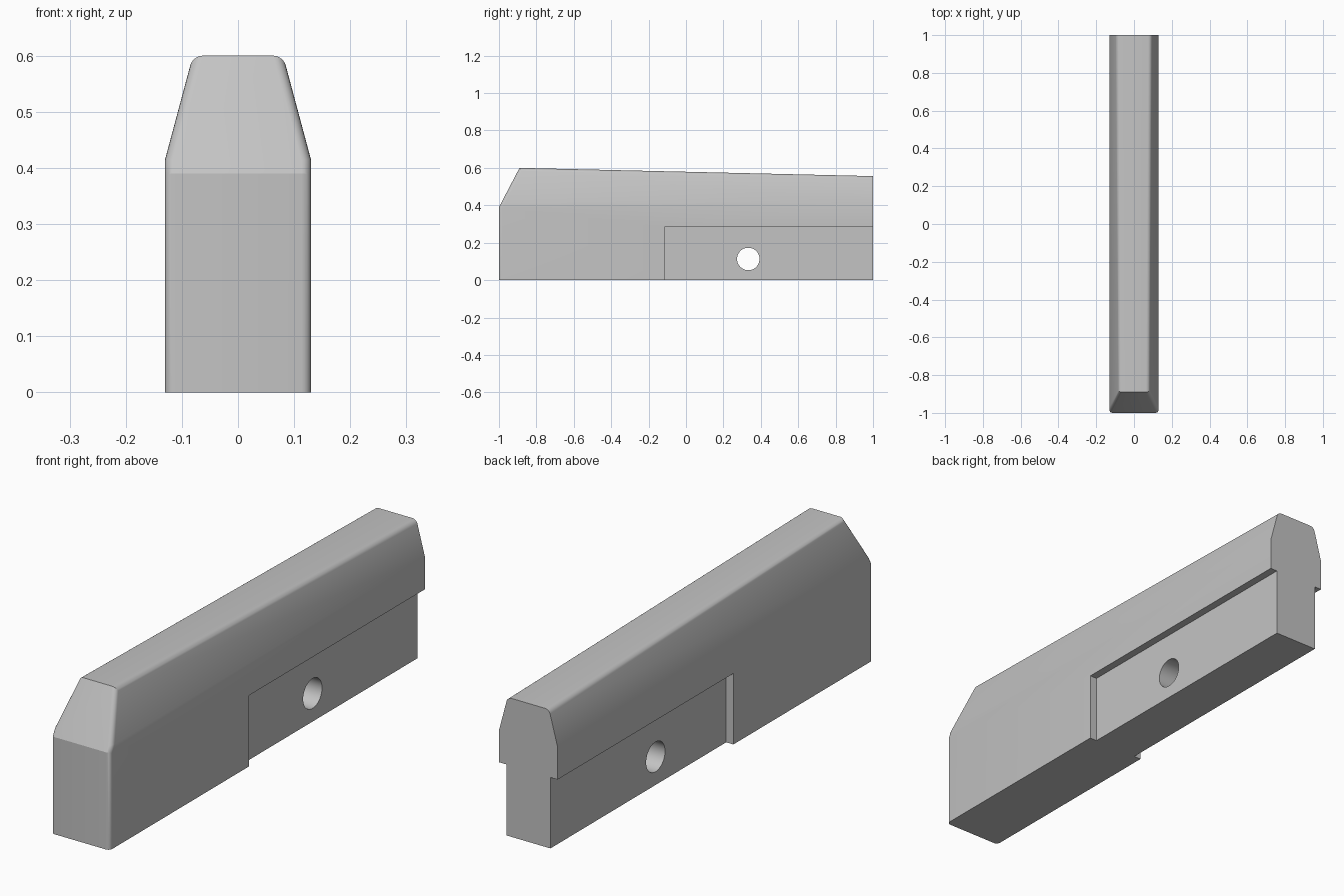
import bpy, bmesh, math
from mathutils import Vector

cube = bpy.data.objects.get("Cube")
if cube:
    bpy.data.objects.remove(cube, do_unlink=True)

GREY = (0.55, 0.55, 0.55, 1)
mat = bpy.data.materials.new("plain grey")
mat.use_nodes = True
mat.diffuse_color = GREY
mat.node_tree.nodes["Principled BSDF"].inputs["Base Color"].default_value = GREY

HALF = 0.13        # half width of the bar
SHOULDER = 0.415   # height where the sides start leaning in


def add_object(name, bm):
    mesh = bpy.data.meshes.new(name)
    bm.to_mesh(mesh)
    bm.free()
    ob = bpy.data.objects.new(name, mesh)
    bpy.context.collection.objects.link(ob)
    mesh.materials.append(mat)
    return ob


def prism(points, x0, x1):
    """Extrude a (y, z) outline along x."""
    bm = bmesh.new()
    face = bm.faces.new([bm.verts.new((x0, y, z)) for y, z in points])
    new = bmesh.ops.extrude_face_region(bm, geom=[face])["geom"]
    verts = [v for v in new if isinstance(v, bmesh.types.BMVert)]
    bmesh.ops.translate(bm, verts=verts, vec=(x1 - x0, 0, 0))
    bmesh.ops.recalc_face_normals(bm, faces=bm.faces)
    return bm


# Bar: side outline with a sloped nose and a gently falling top
bm = prism([(-1, 0), (1, 0), (1, 0.556), (-0.89, 0.6), (-1, 0.39)], -HALF, HALF)

# Lean the upper sides inward
lean = math.radians(15)
for side in (-1, 1):
    cut = bmesh.ops.bisect_plane(
        bm, geom=bm.verts[:] + bm.edges[:] + bm.faces[:],
        plane_co=(side * HALF, 0, SHOULDER),
        plane_no=(side * math.cos(lean), 0, math.sin(lean)), clear_outer=True)
    rim = [e for e in cut["geom_cut"] if isinstance(e, bmesh.types.BMEdge)]
    bmesh.ops.edgenet_fill(bm, edges=[e for e in bm.edges if e.is_boundary])
bmesh.ops.recalc_face_normals(bm, faces=bm.faces)


# Round the long top edges and the side edges of the nose
def is_outline(face):
    n = face.normal
    return abs(n.x) < 0.01 and (n.z > 0.1 or n.y < -0.9)


soft = [e for e in bm.edges if len(e.link_faces) == 2
        and sum(is_outline(f) for f in e.link_faces) == 1
        and any(abs(f.normal.x) > 0.5 for f in e.link_faces)]
bmesh.ops.bevel(bm, geom=soft, offset=0.017, segments=5, profile=0.5,
                affect="EDGES", clamp_overlap=False)
bar = add_object("bar", bm)

# Cutters: a rebate on each flank and a cross hole
cutters = []
rebate = [(-0.115, -0.1), (1.1, -0.1), (1.1, 0.285), (-0.115, 0.285)]
for name, side in (("left_rebate_cutter", 1), ("right_rebate_cutter", -1)):
    cutters.append(add_object(name, prism(rebate, side * 0.098, side * 0.3)))

hole = [(0.333 + 0.06 * math.cos(a), 0.113 + 0.06 * math.sin(a))
        for a in (i * math.tau / 48 for i in range(48))]
cutters.append(add_object("hole_cutter", prism(hole, -0.4, 0.4)))

for cutter in cutters:
    mod = bar.modifiers.new(cutter.name, "BOOLEAN")
    mod.operation = "DIFFERENCE"
    mod.solver = "EXACT"
    mod.object = cutter

# Apply the cuts, drop the cutters and smooth the rounded parts
bpy.ops.object.select_all(action="DESELECT")
bar.select_set(True)
bpy.context.view_layer.objects.active = bar
for mod in list(bar.modifiers):
    bpy.ops.object.modifier_apply(modifier=mod.name)
for cutter in cutters:
    bpy.data.objects.remove(cutter, do_unlink=True)
bpy.ops.object.shade_smooth_by_angle(angle=math.radians(20))
